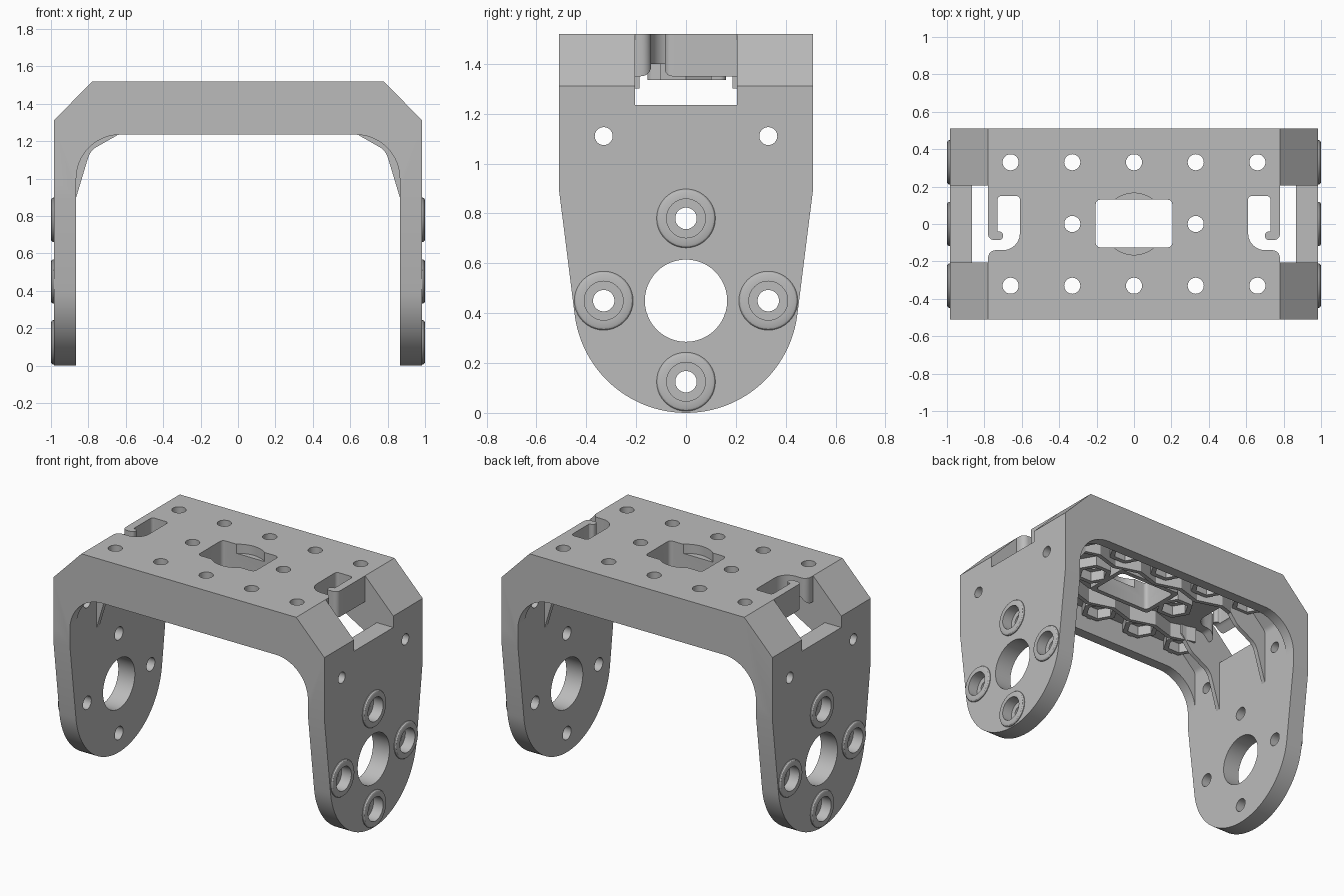
import bpy, bmesh
from math import sin, cos, pi, radians
from mathutils import Vector, Matrix

old = bpy.data.objects.get("Cube")
if old:
    bpy.data.objects.remove(old)

grey = bpy.data.materials.new("plain grey")
grey.use_nodes = True
grey.diffuse_color = (0.5, 0.5, 0.5, 1)
grey.node_tree.nodes["Principled BSDF"].inputs["Base Color"].default_value = (0.5, 0.5, 0.5, 1)

# Axis maps: profile (a, b) plus extrusion depth c
ALONG_X = lambda a, b, c: (c, a, b)
ALONG_Y = lambda a, b, c: (a, c, b)
ALONG_Z = lambda a, b, c: (a, b, c)


def rounded(points, steps=10):
    """Outline with each corner (a, b, radius) replaced by an arc."""
    out = []
    for i, (a, b, r) in enumerate(points):
        p = Vector((a, b))
        if not r:
            out.append((a, b))
            continue
        u = (Vector(points[i - 1][:2]) - p).normalized()
        v = (Vector(points[(i + 1) % len(points)][:2]) - p).normalized()
        half = u.angle(v) / 2
        start, end = (p + d * r / (sin(half) / cos(half)) for d in (u, v))
        centre = p + (u + v).normalized() * r / sin(half)
        s, e = start - centre, end - centre
        ang = s.angle(e)
        for k in range(steps + 1):
            t = k / steps
            q = centre + (s * sin((1 - t) * ang) + e * sin(t * ang)) / sin(ang)
            out.append((q.x, q.y))
    return out


def circle(a, b, r, n=40, turn=0):
    return [(a + r * cos(turn + 2 * pi * i / n), b + r * sin(turn + 2 * pi * i / n)) for i in range(n)]


def finish(name, bm):
    bmesh.ops.recalc_face_normals(bm, faces=bm.faces)
    mesh = bpy.data.meshes.new(name)
    bm.to_mesh(mesh)
    bm.free()
    mesh.materials.append(grey)
    obj = bpy.data.objects.new(name, mesh)
    bpy.context.collection.objects.link(obj)
    return obj


def prism(name, outline, lo, hi, axes):
    bm = bmesh.new()
    low, high = ([bm.verts.new(axes(a, b, c)) for a, b in outline] for c in (lo, hi))
    bm.faces.new(low)
    bm.faces.new(high)
    for i in range(len(low)):
        bm.faces.new((low[i - 1], low[i], high[i], high[i - 1]))
    return finish(name, bm)


def tube(name, outer, inner, lo, hi, axes):
    """Extruded ring between two outlines with equal point counts."""
    bm = bmesh.new()
    loops = [[bm.verts.new(axes(a, b, c)) for a, b in o]
             for o, c in ((outer, lo), (outer, hi), (inner, hi), (inner, lo))]
    for j in range(4):
        p, q = loops[j - 1], loops[j]
        for i in range(len(p)):
            bm.faces.new((p[i - 1], p[i], q[i], q[i - 1]))
    return finish(name, bm)


def carve(obj, cutter, operation="DIFFERENCE"):
    mod = obj.modifiers.new("carve", "BOOLEAN")
    mod.operation, mod.solver, mod.object = operation, "EXACT", cutter
    bpy.context.view_layer.objects.active = obj
    bpy.ops.object.modifier_apply(modifier=mod.name)
    bpy.data.objects.remove(cutter)


def mirrored(half):
    return half + [(-a, b, r) for a, b, r in reversed(half)]


def box(x0, x1, y0, y1, r=0):
    return rounded([(x0, y0, r), (x1, y0, r), (x1, y1, r), (x0, y1, r)], 5)


def flip(outline, s):
    return [(a * s, b) for a, b in outline]


# Arch body: chamfered outside, filleted inside
arch = rounded(mirrored([(0.78, 1.52, 0), (0.985, 1.31, 0), (0.985, -0.1, 0),
                         (0.865, -0.1, 0), (0.865, 1.235, 0.235)]), 16)
body = prism("bracket_body", arch, -0.51, 0.51, ALONG_Y)

# Tapered, round-ended leg outline
arc = [radians(-7.2 - 165.6 * i / 48) for i in range(49)]
leg = [(-0.51, 0.9), (-0.51, 1.7), (0.51, 1.7), (0.51, 0.9)]
leg += [(0.45 * cos(t), 0.45 + 0.45 * sin(t)) for t in arc]
carve(body, prism("leg_cutter", leg, -1.2, 1.2, ALONG_X), "INTERSECT")

# Hollow underside between the front and back walls
hollow = rounded(mirrored([(0.865, 0.92, 0), (0.865, 1.265, 0.05), (0.73, 1.4, 0.05)]), 5)
carve(body, prism("hollow_cutter", hollow, -0.44, 0.44, ALONG_Y))

# Shoulder windows and hook-shaped slots
hook = rounded([(0.61, 0.15, 0.02), (0.73, 0.15, 0.02), (0.73, -0.04, 0.006), (0.7, -0.04, 0.02),
                (0.7, -0.085, 0.02), (0.78, -0.085, 0.03), (0.78, 0, 0), (0.82, 0, 0),
                (0.82, -0.2, 0), (0.78, -0.2, 0), (0.78, -0.14, 0.04), (0.61, -0.14, 0.09)], 6)
for s in (1, -1):
    carve(body, prism("window_cutter", flip(box(0.78, 1.1, -0.205, 0.205), s), 1.235, 1.7, ALONG_Z))
    carve(body, prism("hook_cutter", flip(hook, s), 1.3, 1.7, ALONG_Z))

# Centre opening with a shallow round recess
carve(body, prism("recess_cutter", circle(0, 0, 0.165, 64), 1.46, 1.7, ALONG_Z))
opening = box(-0.205, 0.205, -0.125, 0.13, 0.025)
carve(body, prism("opening_cutter", opening, 1.3, 1.7, ALONG_Z))

# Screw holes in the top
top_holes = [(0.33 * i, y) for i in range(-2, 3) for y in (-0.33, 0.33)] + [(-0.33, 0), (0.33, 0)]
for x, y in top_holes:
    carve(body, prism("hole_cutter", circle(x, y, 0.043), 1.3, 1.7, ALONG_Z))

# Holes through both legs
bosses = [(0, 0.78), (-0.33, 0.45), (0.33, 0.45), (0, 0.125)]
leg_holes = [(0, 0.45, 0.165)] + [(y, z, 0.043) for y, z in bosses]
leg_holes += [(-0.33, 1.11, 0.036), (0.33, 1.11, 0.036)]
for y, z, r in leg_holes:
    carve(body, prism("leg_hole_cutter", circle(y, z, r, 48), -1.2, 1.2, ALONG_X))
for s in (1, -1):
    for y, z in bosses:
        carve(body, prism("counterbore_cutter", circle(y, z, 0.078), s * 0.93, s * 1.2, ALONG_X))

parts = [body]

# Raised rings with rounded rims around the leg screw holes
rim = [(0.078, 0.98), (0.078, 1.0), (0.106, 1.0), (0.113, 0.997), (0.118, 0.99), (0.118, 0.98)]
for s, side in ((1, "left"), (-1, "right")):
    for y, z in bosses:
        bm = bmesh.new()
        loops = [[bm.verts.new((s * x, a, b)) for a, b in circle(y, z, r)] for r, x in rim]
        for j in range(len(loops)):
            p, q = loops[j - 1], loops[j]
            for i in range(len(p)):
                bm.faces.new((p[i - 1], p[i], q[i], q[i - 1]))
        parts.append(finish(side + "_screw_ring", bm))

# Hexagonal nut pockets under the top
for x, y in top_holes:
    parts.append(tube("nut_pocket", circle(x, y, 0.118, 6), circle(x, y, 0.085, 6), 1.335, 1.41, ALONG_Z))

# Frame under the centre opening
parts.append(tube("opening_frame", box(-0.235, 0.235, -0.155, 0.16, 0.025), opening, 1.335, 1.41, ALONG_Z))

# Pointed gussets beside the windows, and wavy ribs joining them
gusset = rounded([(0.88, 0.88, 0), (0.865, 0.9, 0), (0.79, 1.15, 0.1), (0.64, 1.235, 0.1),
                  (0.56, 1.335, 0), (0.56, 1.41, 0), (0.73, 1.41, 0), (0.88, 1.26, 0)], 6)
wave = [(-0.66 + 0.165 * i, 0.2 if i % 2 == 0 else 0.25) for i in range(9)]
rib = [(x, y - 0.014) for x, y in wave] + [(x, y + 0.014) for x, y in reversed(wave)]
for t in (1, -1):
    for s in (1, -1):
        parts.append(prism("gusset", flip(gusset, s), t * 0.205, t * 0.235, ALONG_Y))
    parts.append(prism("wavy_rib", [(x, y * t) for x, y in rib], 1.3, 1.41, ALONG_Z))

# Short cross ribs from the outer nut pockets to the walls
for x, y in top_holes:
    if y:
        edge = 0.45 if y > 0 else -0.45
        near = 0.42 if y > 0 else -0.42
        parts.append(prism("wall_rib", box(x - 0.015, x + 0.015, min(near, edge), max(near, edge)),
                           1.335, 1.41, ALONG_Z))

# Smooth rounded surfaces, sharp edges kept
bpy.ops.object.select_all(action="DESELECT")
for part in parts:
    part.select_set(True)
bpy.context.view_layer.objects.active = body
bpy.ops.object.shade_smooth_by_angle(angle=radians(30))
